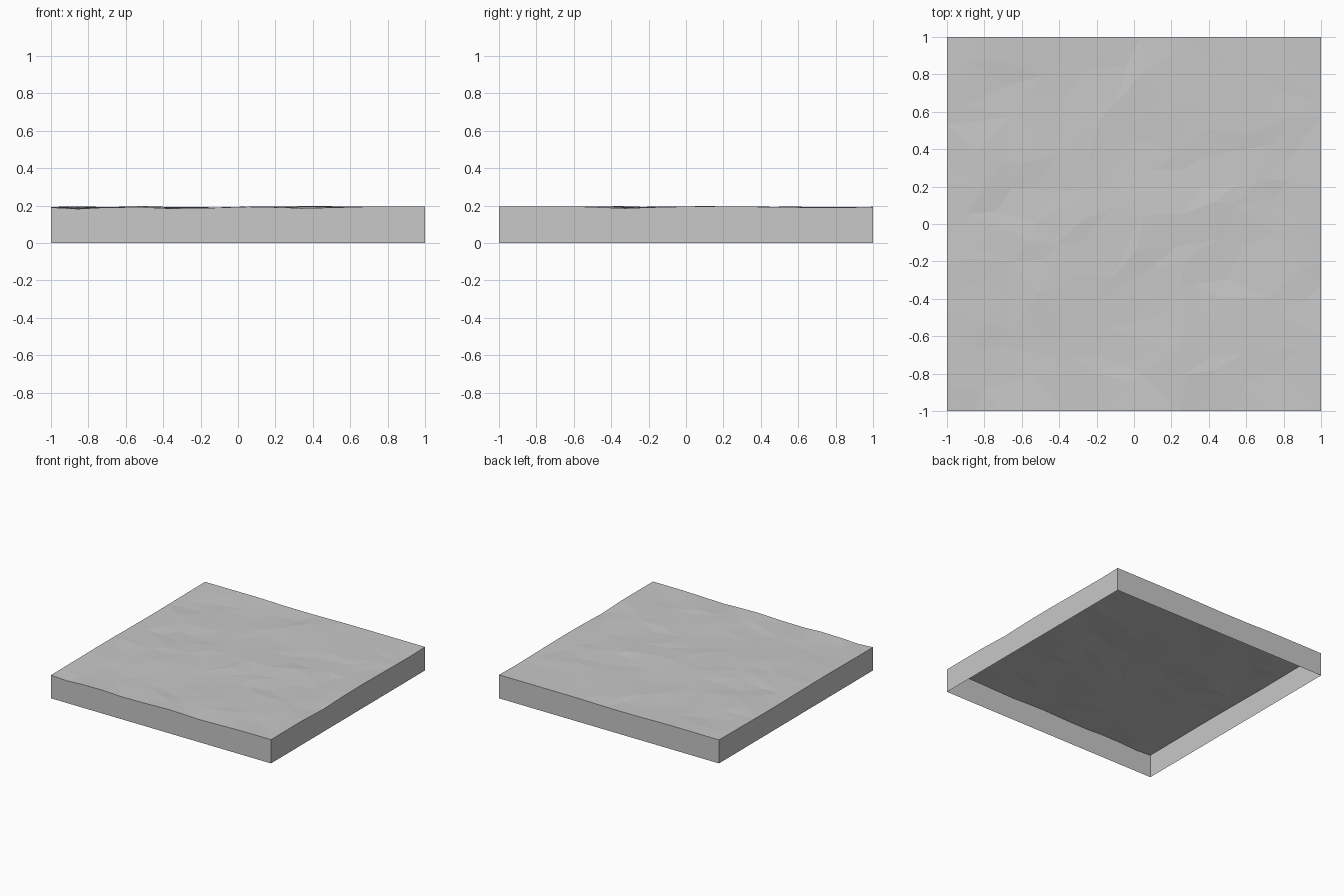
import bpy, bmesh, random
from mathutils import Vector, noise
from mathutils.geometry import delaunay_2d_cdt

random.seed(7)
cube = bpy.data.objects.get("Cube")
if cube:
    bpy.data.objects.remove(cube, do_unlink=True)

GREY = (0.58, 0.58, 0.58, 1)
stone = bpy.data.materials.new("stone_grey")
stone.use_nodes = True
stone.diffuse_color = GREY
stone.node_tree.nodes["Principled BSDF"].inputs["Base Color"].default_value = GREY

CELLS = 13
STEP = 2 / CELLS

# Rim heights along each side, as (position, height)
FRONT = [(-1, .19), (-.83, .181), (-.62, .197), (-.4, .185), (-.2, .186),
         (.12, .196), (.35, .185), (.75, .196), (1, .195)]
RIGHT = [(-1, .195), (-.6, .196), (-.38, .183), (-.1, .194), (.2, .196),
         (.6, .191), (.85, .188), (1, .193)]
BACK = [(-1, .193), (-.5, .194), (-.15, .186), (.3, .193), (1, .193)]
LEFT = [(-1, .19), (-.3, .194), (.3, .188), (1, .193)]


def along(profile, t):
    for (a, za), (b, zb) in zip(profile, profile[1:]):
        if t <= b:
            return za + (zb - za) * (t - a) / (b - a)
    return profile[-1][1]


def height(x, y):
    """Diagonal ripples inside, blending to the rim profiles."""
    u, v = (x + y) * 1.2, (x - y) * 2.6
    z = .191 + .011 * noise.noise(Vector((u, v, 3.7)))
    z += random.uniform(-.003, .003)
    z = min(max(z, .18), .2)
    sides = ((1 + y, FRONT, x), (1 - x, RIGHT, y), (1 - y, BACK, x), (1 + x, LEFT, y))
    dist, profile, t = min(sides, key=lambda s: s[0])
    w = max(0, 1 - dist / .2)
    return z * (1 - w) + along(profile, t) * w


# Irregular points: jittered inside, sliding only along the rim
points = []
for i in range(CELLS + 1):
    for j in range(CELLS + 1):
        x, y = i * STEP - 1, j * STEP - 1
        if 0 < i < CELLS:
            x += random.uniform(-.42, .42) * STEP
        if 0 < j < CELLS:
            y += random.uniform(-.42, .42) * STEP
        points.append(Vector((x, y)))
flat, _, tris, *_ = delaunay_2d_cdt(points, [], [], 0, 1e-5)


def add_object(name, bm):
    mesh = bpy.data.meshes.new(name)
    bm.to_mesh(mesh)
    bm.free()
    mesh.materials.append(stone)
    obj = bpy.data.objects.new(name, mesh)
    bpy.context.collection.objects.link(obj)
    return obj


# Uneven faceted ground
bm = bmesh.new()
verts = [bm.verts.new((p.x, p.y, height(p.x, p.y))) for p in flat]
for tri in tris:
    face = bm.faces.new([verts[k] for k in tri])
    face.normal_update()
    if face.normal.z < 0:
        face.normal_flip()
add_object("ground_surface", bm)

# Four upright side walls that follow the rim; the underside stays open
for name, axis, side in (("front_wall", 1, -1), ("back_wall", 1, 1),
                         ("left_wall", 0, 1), ("right_wall", 0, -1)):
    ground = bpy.data.objects["ground_surface"].data
    rim = sorted((v.co.copy() for v in ground.vertices if abs(v.co[axis] - side) < 1e-4),
                 key=lambda co: co[1 - axis])
    outward = Vector((0, 0, 0))
    outward[axis] = side
    bm = bmesh.new()
    top = [bm.verts.new(co) for co in rim]
    foot = [bm.verts.new((co.x, co.y, 0)) for co in rim]
    for k in range(len(rim) - 1):
        face = bm.faces.new((foot[k], foot[k + 1], top[k + 1], top[k]))
        face.normal_update()
        if face.normal.dot(outward) < 0:
            face.normal_flip()
    add_object(name, bm)
